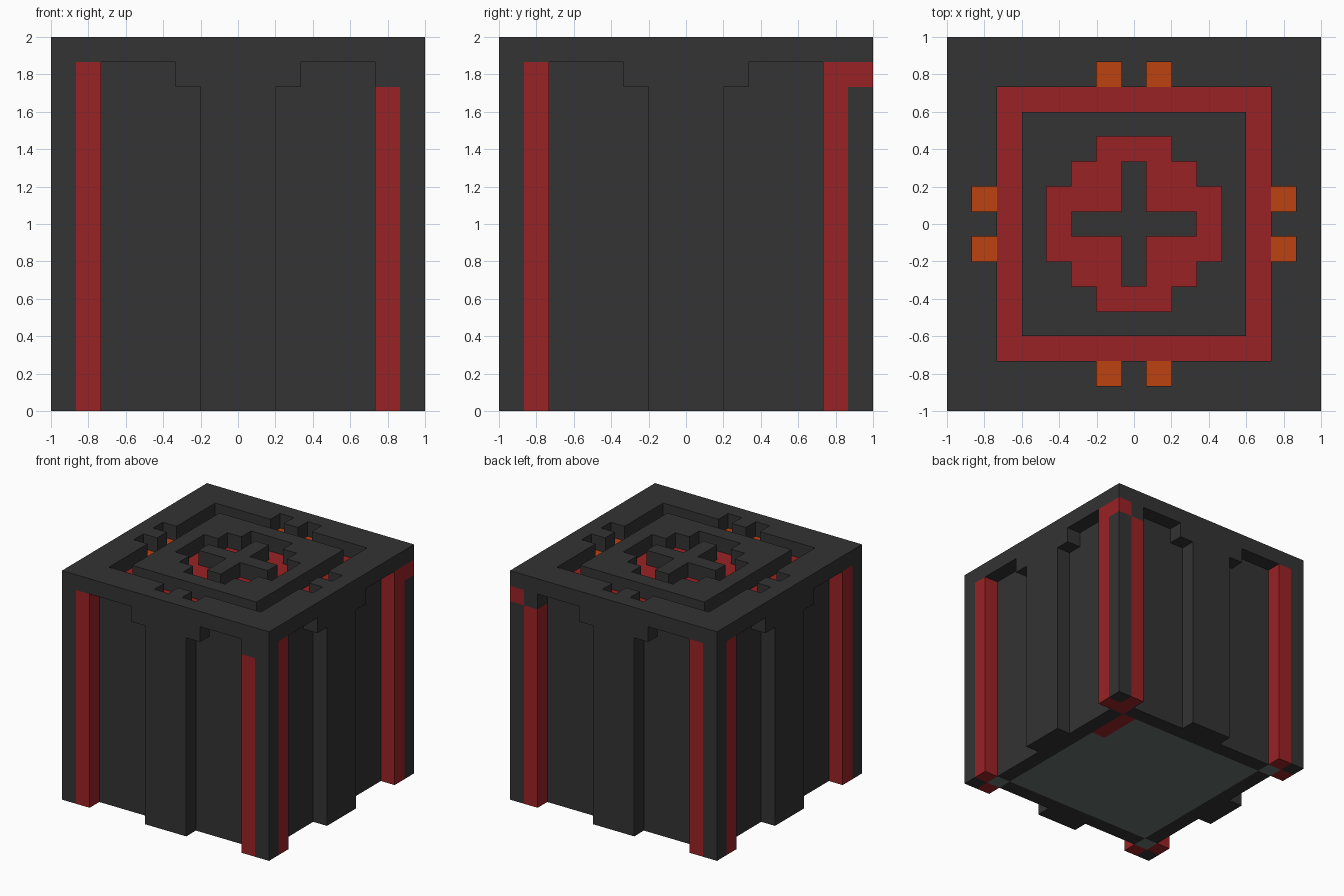
import bpy
import bmesh

N = 15            # cells along each side
U = 2 / N         # size of one cell
T = 0.04          # plate thickness, in cells

if "Cube" in bpy.data.objects:
    bpy.data.objects.remove(bpy.data.objects["Cube"], do_unlink=True)


def material(name, rgb):
    m = bpy.data.materials.new(name)
    m.use_nodes = True
    m.diffuse_color = (*rgb, 1)
    m.node_tree.nodes["Principled BSDF"].inputs["Base Color"].default_value = (*rgb, 1)
    return m


DARK = material("charcoal", (0.033, 0.033, 0.033))
RED = material("deep red", (0.323, 0.016, 0.018))
ORANGE = material("burnt orange", (0.515, 0.054, 0.005))
GREY = material("slate grey", (0.14, 0.174, 0.165))


def finish(name, bm, mat):
    bmesh.ops.remove_doubles(bm, verts=bm.verts[:], dist=1e-5)
    bmesh.ops.recalc_face_normals(bm, faces=bm.faces[:])
    me = bpy.data.meshes.new(name)
    bm.to_mesh(me)
    bm.free()
    me.materials.append(mat)
    bpy.context.collection.objects.link(bpy.data.objects.new(name, me))


def prism(name, cells, z0, z1, mat):
    """Extrude a set of grid cells between two heights, outer skin only."""
    bm = bmesh.new()

    def quad(*pts):
        bm.faces.new([bm.verts.new((x * U - 1, y * U - 1, z * U)) for x, y, z in pts])

    for i, j in cells:
        ring = [(i, j), (i + 1, j), (i + 1, j + 1), (i, j + 1)]
        quad(*[(x, y, z1) for x, y in ring])
        quad(*[(x, y, z0) for x, y in reversed(ring)])
        sides = [(0, -1), (1, 0), (0, 1), (-1, 0)]
        for k, (dx, dy) in enumerate(sides):
            if (i + dx, j + dy) not in cells:
                a, b = ring[k], ring[(k + 1) % 4]
                quad((*a, z0), (*b, z0), (*b, z1), (*a, z1))
    finish(name, bm, mat)


def box(name, x0, x1, y0, y1, z0, z1, mat):
    bm = bmesh.new()
    bmesh.ops.create_cube(bm, size=1)
    for v in bm.verts:
        v.co = ((x1 if v.co.x > 0 else x0) * U - 1,
                (y1 if v.co.y > 0 else y0) * U - 1,
                (z1 if v.co.z > 0 else z0) * U)
    finish(name, bm, mat)


def rect(x0, x1, y0, y1):
    """Cells in an inclusive range."""
    return {(i, j) for i in range(x0, x1 + 1) for j in range(y0, y1 + 1)}


def turns(cells):
    """The cells repeated on all four sides."""
    out = set()
    for i, j in cells:
        for _ in range(4):
            out.add((i, j))
            i, j = N - 1 - j, i
    return out


# Groove patterns of the lid
square_groove = rect(2, 12, 2, 12) - rect(3, 11, 3, 11)
cross = rect(7, 7, 5, 9) | rect(5, 9, 7, 7)
rosette = (rect(6, 8, 4, 10) | rect(5, 9, 5, 9) | rect(4, 10, 6, 8)) - cross
notches = turns({(6, 1), (8, 1)})

# Core and grooved lid
box("core", 1, 14, 1, 14, T, 14, DARK)
prism("lid", rect(0, 14, 0, 14) - square_groove - rosette - notches, 14, 15, DARK)

# Coloured groove floors
prism("square_groove_floor", square_groove, 14 - T, 14 + T, RED)
prism("rosette_floor", rosette, 14 - T, 14 + T, RED)
prism("notch_floors", notches, 14 - T, 14 + T, ORANGE)

# Underside tiles
red_tiles = rect(12, 12, 10, 12) | {(13, 13)}
grey_tiles = (rect(2, 12, 2, 12) | {(1, 1), (1, 13), (13, 1)}) - red_tiles
prism("underside_grey", grey_tiles, 0, T, GREY)
prism("underside_red", red_tiles, 0, T, RED)
prism("underside_rim", rect(1, 13, 1, 13) - grey_tiles - red_tiles, 0, T, DARK)

# Central pilaster with wider capital on each side
for side, (x, y, dx, dy) in {"front": (6, 0, 3, 1), "back": (6, 14, 3, 1),
                             "right": (0, 6, 1, 3), "left": (14, 6, 1, 3)}.items():
    gx, gy = (1, 0) if dx == 3 else (0, 1)
    box(side + "_pilaster", x, x + dx, y, y + dy, 0, 13, DARK)
    box(side + "_capital", x - gx, x + dx + gx, y - gy, y + dy + gy, 13, 14, DARK)

# Corner posts flanked by red strips
short_strips = {(13, 0), (13, 14)}
for cx, sx in ((0, 1), (14, -1)):
    for cy, sy in ((0, 1), (14, -1)):
        name = ("back" if cy else "front") + ("_left" if cx else "_right")
        red_top = (cx, cy) == (14, 14)
        post_top = 13 if red_top else 14
        box(name + "_post", cx, cx + 1, cy, cy + 1, 0, post_top, DARK)
        if red_top:
            box(name + "_post_cap", cx, cx + 1, cy, cy + 1, 13, 14, RED)
        for tag, i, j in (("a", cx + sx, cy), ("b", cx, cy + sy)):
            top = 13 if (i, j) in short_strips else 14
            box(f"{name}_strip_{tag}", i, i + 1, j, j + 1, 0, top, RED)
            if top == 13:
                box(f"{name}_strip_cap_{tag}", i, i + 1, j, j + 1, 13, 14, DARK)
